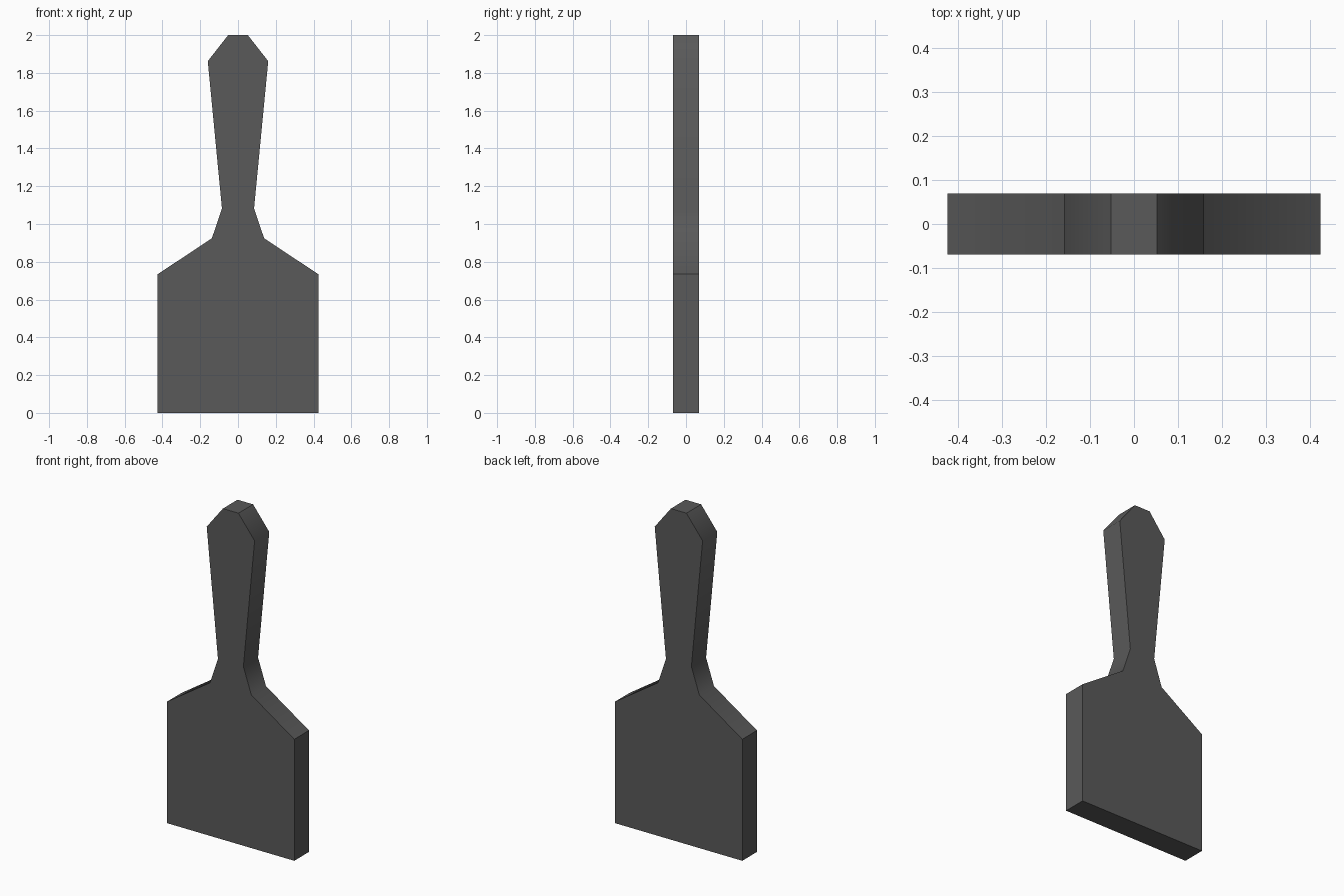
import bpy, bmesh, math

if "Cube" in bpy.data.objects:
    bpy.data.objects.remove(bpy.data.objects["Cube"])

HALF_DEPTH = 0.07

# Right half of the silhouette, bottom to top (x, z)
half = [(0.425, 0.0), (0.425, 0.734), (0.138, 0.925), (0.085, 1.083),
        (0.16, 1.862), (0.052, 2.0)]
outline = half + [(-x, z) for x, z in reversed(half)]

# Flat paddle body: mirrored outline extruded through its thickness
bm = bmesh.new()
face = bm.faces.new([bm.verts.new((x, -HALF_DEPTH, z)) for x, z in outline])
extruded = bmesh.ops.extrude_face_region(bm, geom=[face], use_keep_orig=True)
back = [g for g in extruded["geom"] if isinstance(g, bmesh.types.BMVert)]
bmesh.ops.translate(bm, vec=(0, 2 * HALF_DEPTH, 0), verts=back)
bmesh.ops.recalc_face_normals(bm, faces=bm.faces)
mesh = bpy.data.meshes.new("paddle_body")
bm.to_mesh(mesh)
bm.free()
paddle = bpy.data.objects.new("paddle_body", mesh)
bpy.context.collection.objects.link(paddle)

# Dark grey finish
dark = bpy.data.materials.new("dark_grey")
dark.diffuse_color = (0.1, 0.1, 0.1, 1)
dark.use_nodes = True
dark.node_tree.nodes["Principled BSDF"].inputs["Base Color"].default_value = dark.diffuse_color
mesh.materials.append(dark)

# Soft bends along the handle, crisp corners elsewhere
bpy.context.view_layer.objects.active = paddle
paddle.select_set(True)
bpy.ops.object.shade_smooth_by_angle(angle=math.radians(48))
